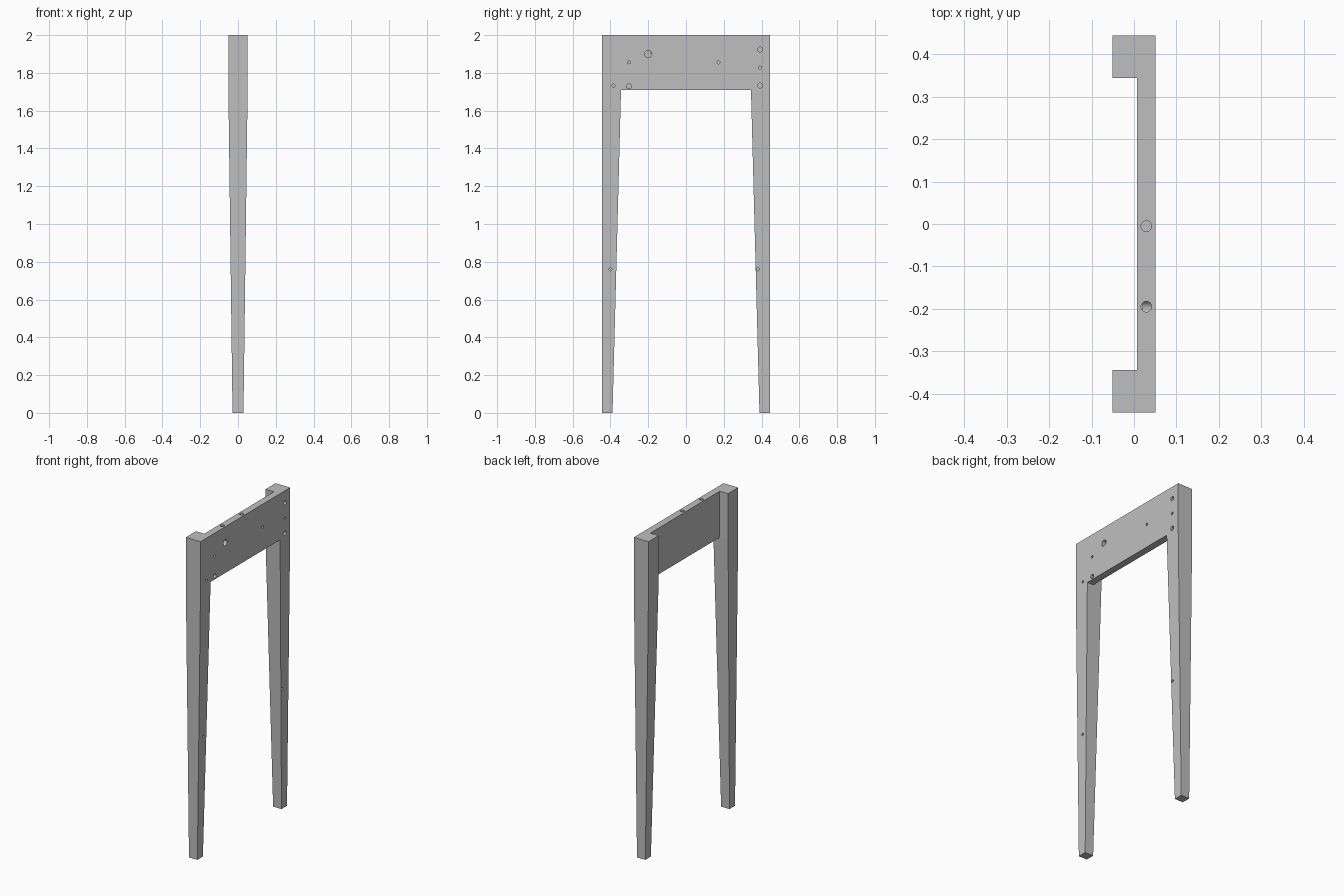
import bpy
import bmesh
from mathutils import Matrix, Vector

cube = bpy.data.objects.get("Cube")
if cube:
    bpy.data.objects.remove(cube, do_unlink=True)

TOP, RAIL_Z = 2.0, 1.71
HALF_X, HALF_Y = 0.051, 0.444
LEG, FOOT, FOOT_X = 0.1, 0.055, 0.029
RAIL_X = 0.007

grey = bpy.data.materials.new("plain grey")
grey.use_nodes = True
grey.diffuse_color = (0.52, 0.52, 0.52, 1)
grey.node_tree.nodes["Principled BSDF"].inputs["Base Color"].default_value = grey.diffuse_color


def make_object(name, bm):
    bmesh.ops.recalc_face_normals(bm, faces=bm.faces)
    mesh = bpy.data.meshes.new(name)
    bm.to_mesh(mesh)
    bm.free()
    mesh.materials.append(grey)
    obj = bpy.data.objects.new(name, mesh)
    bpy.context.collection.objects.link(obj)
    return obj


def loft(name, sections):
    """Stack rectangles (z, x0, x1, y0, y1) into a closed solid."""
    bm = bmesh.new()
    rings = [[bm.verts.new((x, y, z)) for x, y in ((x0, y0), (x1, y0), (x1, y1), (x0, y1))]
             for z, x0, x1, y0, y1 in sections]
    bm.faces.new(rings[0])
    bm.faces.new(rings[-1])
    for low, high in zip(rings, rings[1:]):
        for i in range(4):
            j = (i + 1) % 4
            bm.faces.new((low[i], low[j], high[j], high[i]))
    return make_object(name, bm)


def leg(name, side):
    """Square post, tapered on its inner, left and right faces."""
    def section(z, half_x, width):
        y0, y1 = sorted((side * HALF_Y, side * (HALF_Y - width)))
        return z, -half_x, half_x, y0, y1
    return loft(name, [section(0, FOOT_X, FOOT),
                       section(RAIL_Z, HALF_X, LEG),
                       section(TOP, HALF_X, LEG)])


def boolean(target, other, operation):
    mod = target.modifiers.new(operation.title(), 'BOOLEAN')
    mod.operation = operation
    mod.solver = 'EXACT'
    mod.object = other
    bpy.context.view_layer.objects.active = target
    bpy.ops.object.modifier_apply(modifier=mod.name)
    bpy.data.objects.remove(other, do_unlink=True)


def drill(target, start, end, radius):
    """Cut a round hole between two points."""
    start, end = Vector(start), Vector(end)
    axis = end - start
    bm = bmesh.new()
    bmesh.ops.create_cone(
        bm, cap_ends=True, segments=24, radius1=radius, radius2=radius, depth=axis.length,
        matrix=Matrix.Translation((start + end) / 2) @ axis.to_track_quat('Z', 'Y').to_matrix().to_4x4())
    cutter = make_object("hole_cutter", bm)
    cutter.hide_render = True
    boolean(target, cutter, 'DIFFERENCE')


# Two legs and the rail, joined into one frame
frame = leg("leg_frame", -1)
boolean(frame, leg("back_leg", 1), 'UNION')
inner = HALF_Y - LEG / 2
rail = loft("rail", [(z, RAIL_X, HALF_X, -inner, inner) for z in (RAIL_Z, TOP)])
boolean(frame, rail, 'UNION')

# Blind holes in the outer face: y, z, radius
SMALL, MEDIUM, LARGE = 0.008, 0.013, 0.019
for y, z, radius in ((-0.2, 1.9, LARGE), (-0.303, 1.856, SMALL), (0.172, 1.856, SMALL),
                     (-0.384, 1.733, SMALL), (-0.302, 1.73, MEDIUM),
                     (0.392, 1.924, MEDIUM), (0.392, 1.828, SMALL), (0.392, 1.733, MEDIUM),
                     (-0.4, 0.76, SMALL), (0.38, 0.76, SMALL)):
    drill(frame, (0.02, y, z), (0.1, y, z), radius)

# Holes in the top edge of the rail
for y in (-0.005, -0.195):
    drill(frame, (0.029, y, 1.9), (0.029, y, TOP + 0.05), 0.0125)

# Flat wood faces, smooth hole walls
bpy.ops.object.select_all(action='DESELECT')
frame.select_set(True)
bpy.context.view_layer.objects.active = frame
bpy.ops.object.shade_smooth_by_angle(angle=0.35)
for poly in frame.data.polygons:
    if poly.area > 0.002:
        poly.use_smooth = False
